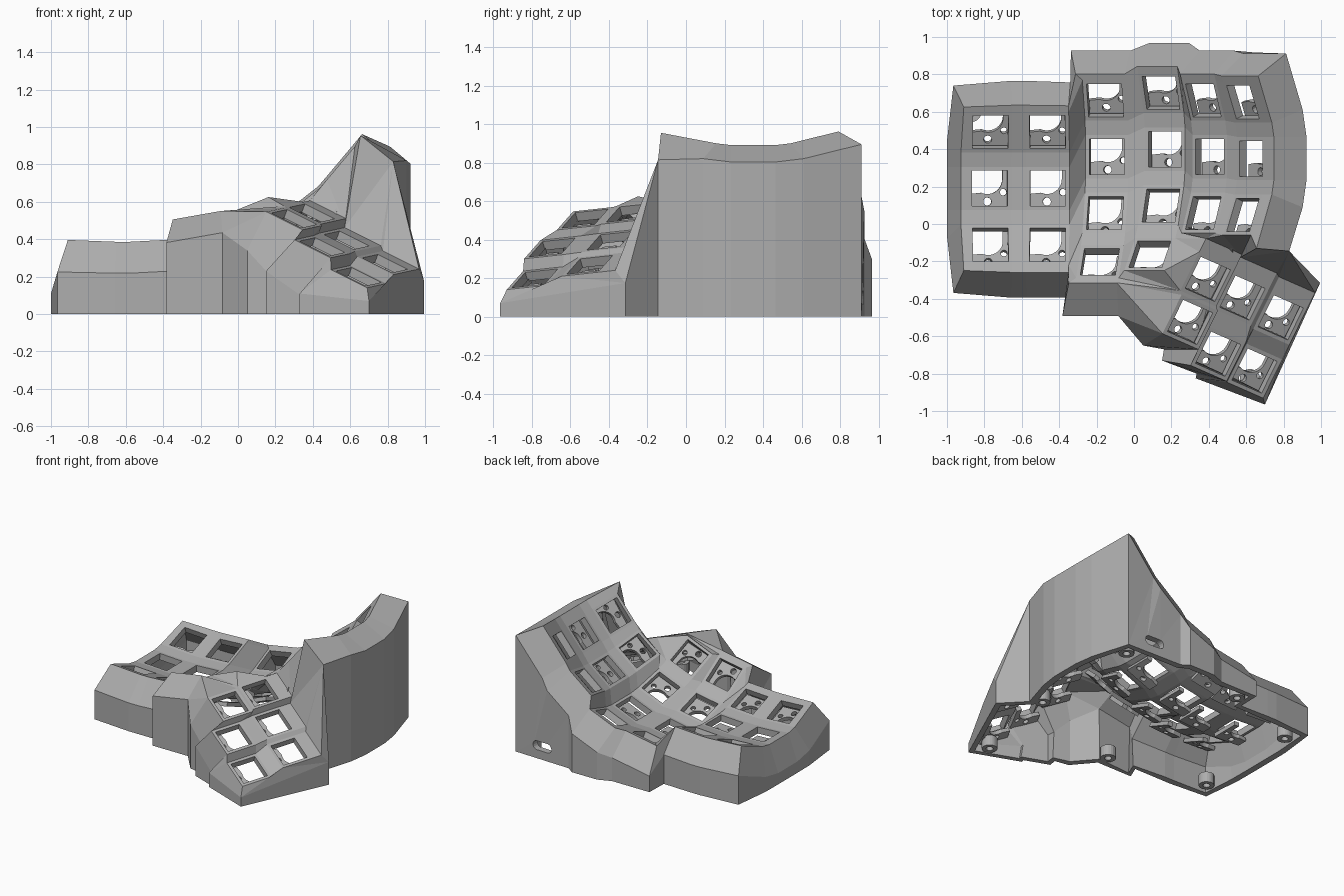
import bpy, bmesh, math
from mathutils import Matrix, Vector

if "Cube" in bpy.data.objects:
    bpy.data.objects.remove(bpy.data.objects["Cube"], do_unlink=True)

grey = bpy.data.materials.new("matte_grey")
grey.use_nodes = True
grey.diffuse_color = (0.42, 0.42, 0.42, 1)
grey.node_tree.nodes["Principled BSDF"].inputs["Base Color"].default_value = grey.diffuse_color

HALF, HOLE = 0.116, 0.095      # key socket half size, opening half size
RADIUS, STEP = 0.84, math.radians(21)


def add_object(name, mesh, matrix=None):
    ob = bpy.data.objects.new(name, mesh)
    bpy.context.collection.objects.link(ob)
    if not mesh.materials:
        mesh.materials.append(grey)
    if matrix:
        ob.matrix_world = matrix
    return ob


# Finger key placement: column centre, sideways tilt, number of rows
columns = [((-.77, .19, .28), -3, 3), ((-.46, .19, .28), 3, 3),
           ((-.145, .36, .22), 10, 4), ((.165, .40, .31), 22, 4),
           ((.405, .36, .525), 38, 3), ((.625, .35, .745), 50, 3)]
keys = {}
for c, (pos, tilt, rows) in enumerate(columns):
    for r in range(rows):
        a = (1 - r) * STEP
        arc = Vector((0, RADIUS * math.sin(a), RADIUS * (1 - math.cos(a))))
        keys[c, r] = (Matrix.Translation(pos) @ Matrix.Rotation(-math.radians(tilt), 4, 'Y')
                      @ Matrix.Translation(arc) @ Matrix.Rotation(a, 4, 'X'))

# Thumb key placement: back row and front row share one orientation
u = Vector((.84, -.37, -.42)).normalized()
n = u.cross(Vector((.4, .85, .1))).normalized()
thumb_rot = Matrix((u, n.cross(u), n)).transposed().to_4x4()
thumb_pos = {"b": [(.395, -.295, .54), (.58, -.395, .395), (.785, -.5, .27)],
             "f": [(.30, -.525, .51), (.45, -.695, .36), (.645, -.785, .2)]}
for row, spots in thumb_pos.items():
    for i, p in enumerate(spots):
        keys[row, i] = Matrix.Translation(p) @ thumb_rot

bm = bmesh.new()


def face(*pts):
    bm.faces.new([bm.verts.new(p) for p in pts])


def corner(key, sx, sy, size=HALF):
    return keys[key] @ Vector((sx * size, sy * size, 0))


def drop(p):
    return Vector((p[0], p[1], 0))


def strip(a, b):
    """Join two chains of equal length with quads."""
    for i in range(len(a) - 1):
        face(a[i], a[i + 1], b[i + 1], b[i])


def zip_chains(a, b):
    """Fill the gap between two point chains with triangles."""
    i = j = 0
    while i < len(a) - 1 or j < len(b) - 1:
        step_a = j == len(b) - 1 or (i < len(a) - 1 and
                                     (a[i + 1] - b[j]).length < (a[i] - b[j + 1]).length)
        if step_a:
            face(a[i], a[i + 1], b[j])
            i += 1
        else:
            face(a[i], b[j + 1], b[j])
            j += 1


# Socket frames
SQUARE = [(-1, -1), (1, -1), (1, 1), (-1, 1)]
for k in keys:
    for s, t in zip(SQUARE, SQUARE[1:] + SQUARE[:1]):
        face(corner(k, *s), corner(k, *t), corner(k, *t, HOLE), corner(k, *s, HOLE))


# Webs between neighbouring sockets
def web(right_of, below):
    for k in keys:
        e, s = right_of(k), below(k)
        if e in keys:
            face(corner(k, 1, -1), corner(e, -1, -1), corner(e, -1, 1), corner(k, 1, 1))
        if s in keys:
            face(corner(s, -1, 1), corner(s, 1, 1), corner(k, 1, -1), corner(k, -1, -1))
        if e in keys and s in keys and right_of(s) in keys:
            d = right_of(s)
            face(corner(s, 1, 1), corner(d, -1, 1), corner(e, -1, -1), corner(k, 1, -1))


web(lambda k: (k[0] + 1, k[1]) if isinstance(k[0], int) else (k[0], k[1] + 1),
    lambda k: (k[0], k[1] + 1) if isinstance(k[0], int) else ("f" if k[0] == "b" else "none", k[1]))
face(corner((2, 3), -1, -1), corner((2, 3), -1, 1), corner((2, 2), -1, -1), corner((1, 2), 1, -1))

# Wall stations around the finger area: key, corner signs, outward direction
ring = [((5, r), 1, s, 1, 0) for r in (2, 1, 0) for s in (-1, 1)][:-1]
slot_at = len(ring)
ring += [((5, 0), 1, 1, 1, 1), ((5, 0), -1, 1, 0, 1)]
ring += [((c, 0), s, 1, 0, 1) for c in (4, 3) for s in (1, -1)]
ring += [((2, 0), 1, 1, 0, 1), ((2, 0), -1, 1, -1, 1)]
ring += [((1, 0), 1, 1, 0, 1), ((1, 0), -1, 1, 0, 1.1), ((0, 0), 1, 1, 0, 1.1), ((0, 0), -1, 1, -.85, .8)]
ring += [((0, r), -1, s, -1.15, 0) for r in range(3) for s in (1, -1)][1:-1]
ring += [((0, 2), -1, -1, -.85, -.9), ((0, 2), 1, -1, 0, -1.2)]
ring += [((1, 2), -1, -1, 0, -1.2), ((1, 2), 1, -1, 0, -1.2)]
ring += [((2, 3), -1, -1, -1, -1), ((2, 3), 1, -1, -.2, -1)]


def station(key, sx, sy, dx, dy):
    wide, depth = (0.04, -.19) if key[0] == 5 else (0, -.205)
    m, base = keys[key], Vector((sx * HALF, sy * HALF, 0))
    out = Vector((dx, dy, 0))
    lip = m @ (base + out * 0.035 + Vector((dx * wide, 0, 0)))
    edge = m @ (base + out * 0.09 + Vector((dx * wide * .75, 0, depth)))
    return [m @ base, lip, edge, drop(edge)]


def fill_loops(mesh, loops):
    """Fill the first loop, leaving the others as holes."""
    edges = []
    for loop in loops:
        vs = [mesh.verts.new(p) for p in loop]
        edges += [mesh.edges.new((vs[i - 1], vs[i])) for i in range(len(vs))]
    filled = bmesh.ops.triangle_fill(mesh, use_beauty=True, edges=edges)["geom"]
    return [g for g in filled if isinstance(g, bmesh.types.BMFace)]


def slotted_wall(tops):
    """Back wall panel with a rounded cable slot."""
    floor = [drop(tops[-1]), drop(tops[0])]
    mid = floor[1].lerp(floor[0], .5) + Vector((0, 0, .1))
    along = (floor[0] - floor[1]).normalized()
    slot = []
    for i in range(16):
        t = math.tau * (i + .5) / 16
        x = .035 * math.cos(t) + math.copysign(.045, math.cos(t))
        slot.append(mid + along * x + Vector((0, 0, .035 * math.sin(t))))
    for f in fill_loops(bm, [tops + floor, slot]):
        f.normal_update()
        if f.normal.y < 0:
            f.normal_flip()


stations = [station(*s) for s in ring]
# The front inner corner rises to a peak
peak, peak_edge = Vector((.655, -.13, .955)), Vector((.83, -.145, .815))
stations[0][1:] = [peak, peak_edge, drop(peak_edge)]
for k, (a, b) in enumerate(zip(stations, stations[1:])):
    depth = 3 if slot_at <= k < slot_at + 3 else 4
    strip(a[:depth], b[:depth])
slotted_wall([s[2] for s in stations[slot_at:slot_at + 4]])

# Thumb skirt: stepped front wall and end wall
skirt = [Vector(p) for p in [(.05, -.65, .34), (.16, -.67, .22), (.15, -.73, .23),
                             (.335, -.80, .1), (.33, -.825, .11), (.70, -.965, .07)]]
skirt_end = Vector((.995, -.315, .175))
strip(skirt, [corner(("f", i), s, -1) for i in range(3) for s in (-1, 1)])

# Thumb back lip
back = [corner(("b", i), s, 1) for i in range(3) for s in (-1, 1)]
lip = [keys["b", i] @ Vector((s * HALF, HALF + .08, 0)) for i in range(3) for s in (-1, 1)]
strip(back, lip)
zip_chains([skirt[-1], skirt_end],
           [corner(("f", 2), 1, -1), corner(("f", 2), 1, 1), corner(("b", 2), 1, -1), back[-1], lip[-1]])

# Saddle joining the finger area and the thumb area
first, last = stations[0], stations[-1]
upper = [last[2], last[1], last[0], corner((3, 3), -1, -1), corner((3, 3), 1, -1),
         corner((3, 3), 1, 1), corner((3, 2), 1, -1), corner((4, 2), -1, -1),
         corner((4, 2), 1, -1), corner((5, 2), -1, -1), first[0], first[1], first[2]]
lower = [skirt[0], corner(("f", 0), -1, -1), corner(("f", 0), -1, 1), corner(("b", 0), -1, -1),
         back[0]] + lip + [skirt_end]
zip_chains(lower, upper)
walls = [last[2]] + skirt + [skirt_end, first[2]]
strip([drop(p) for p in walls], walls)

# Finish the shell: every face already winds outward
bmesh.ops.remove_doubles(bm, verts=bm.verts, dist=0.0005)
mesh = bpy.data.meshes.new("case_shell")
bm.to_mesh(mesh)
bm.free()
shell = add_object("case_shell", mesh)
solid = shell.modifiers.new("thickness", 'SOLIDIFY')
solid.thickness, solid.offset = 0.05, -1

# Switch holder under every socket: a scooped plate with pin holes
bm = bmesh.new()


def circle(x, y, r, start=0, sweep=360, count=12):
    turns = [math.radians(start + sweep * i / count) for i in range(count)]
    return [(x + r * math.cos(t), y + r * math.sin(t), -.075) for t in turns]


outline = [(-.11, -.11, -.075), (.11, -.11, -.075), (.11, .11, -.075), (.07, .11, -.075)]
outline += circle(-.01, .05, .08, 0, -125) + [(-.11, -.03, -.075)]
fill_loops(bm, [outline, circle(.075, -.02, .018), circle(-.01, -.07, .022)])
plate = bmesh.ops.extrude_face_region(bm, geom=bm.faces[:])
bmesh.ops.translate(bm, vec=(0, 0, -.03), verts=[v for v in plate["geom"] if isinstance(v, bmesh.types.BMVert)])
bmesh.ops.recalc_face_normals(bm, faces=bm.faces)
holder = bpy.data.meshes.new("switch_holder")
bm.to_mesh(holder)
bm.free()
for m in keys.values():
    add_object("switch_holder", holder, m)

# Screw bosses along the floor, turned from a ring profile
bm = bmesh.new()
profile = [bm.verts.new(p) for p in [(.025, 0, 0), (.055, 0, 0), (.055, 0, .08), (.025, 0, .08)]]
rim = [bm.edges.new((profile[i - 1], profile[i])) for i in range(4)]
bmesh.ops.spin(bm, geom=rim, axis=(0, 0, 1), cent=(0, 0, 0), angle=math.tau, steps=20)
bmesh.ops.remove_doubles(bm, verts=bm.verts, dist=0.0005)
bmesh.ops.recalc_face_normals(bm, faces=bm.faces)
boss = bpy.data.meshes.new("screw_boss")
bm.to_mesh(boss)
bm.free()
for x, y in [(-.87, -.25), (-.87, .6), (-.25, .82), (.74, .8), (.75, -.1), (.62, -.83), (-.1, -.4)]:
    add_object("screw_boss", boss, Matrix.Translation((x, y, 0)))
